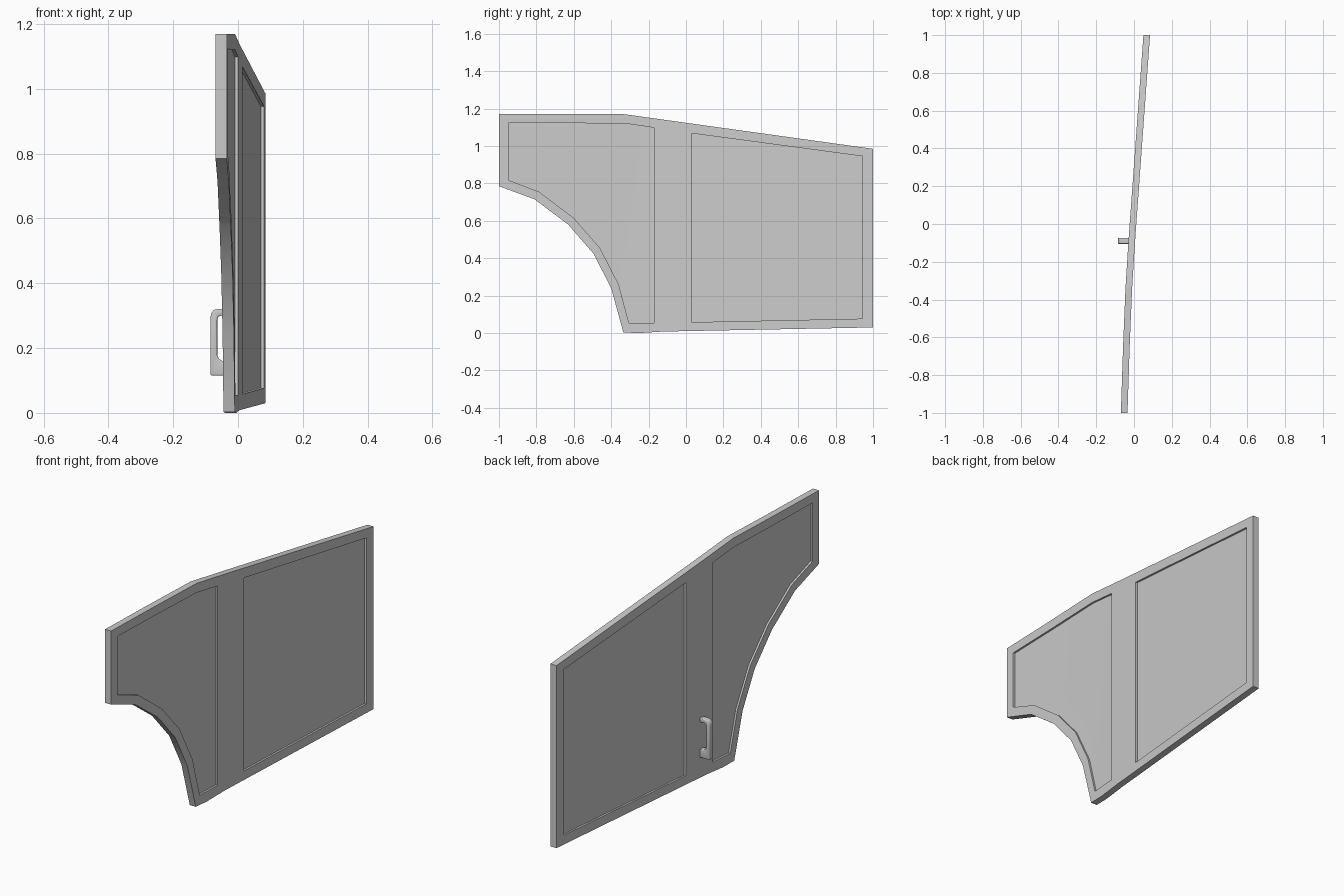
import bpy, bmesh

if "Cube" in bpy.data.objects:
    bpy.data.objects.remove(bpy.data.objects["Cube"])

THICK, DEPTH = 0.035, 0.010
# plan curve of the inner face: (y, x)
BENDS = [(-1.2, -0.076), (-0.65, -0.058), (-0.34, -0.045), (-0.17, -0.0345),
         (-0.05, -0.0265), (1.2, 0.0645)]


def plan_x(y):
    for (y0, x0), (y1, x1) in zip(BENDS, BENDS[1:]):
        if y <= y1:
            return x0 + (x1 - x0) * (y - y0) / (y1 - y0)
    return BENDS[-1][1]


def finish(bm, name):
    bmesh.ops.recalc_face_normals(bm, faces=bm.faces[:])
    me = bpy.data.meshes.new(name)
    bm.to_mesh(me)
    bm.free()
    ob = bpy.data.objects.new(name, me)
    bpy.context.collection.objects.link(ob)
    return ob


def prism(points, vec):
    bm = bmesh.new()
    face = bm.faces.new([bm.verts.new(p) for p in points])
    new = bmesh.ops.extrude_face_region(bm, geom=[face])["geom"]
    bmesh.ops.translate(bm, vec=vec, verts=[v for v in new if isinstance(v, bmesh.types.BMVert)])
    return bm


def bent_slab(name, outline, x0, x1):
    bm = prism([(x0, y, z) for y, z in outline], (x1 - x0, 0, 0))
    for y, _ in BENDS[1:-1]:
        bmesh.ops.bisect_plane(bm, geom=bm.verts[:] + bm.edges[:] + bm.faces[:], dist=1e-5,
                               plane_co=(0, y, 0), plane_no=(0, 1, 0))
    for v in bm.verts:
        v.co.x += plan_x(v.co.y)
    return finish(bm, name)


def shade(ob, angle):
    bpy.ops.object.select_all(action='DESELECT')
    ob.select_set(True)
    bpy.context.view_layer.objects.active = ob
    bpy.ops.object.shade_smooth_by_angle(angle=angle)


# main panel with wheel arch cutout
outer = [(-1, 0.785), (-1, 1.17), (-0.33, 1.17), (1, 0.985), (1, 0.03), (-0.12, 0.008),
         (-0.25, 0.0), (-0.335, 0.003), (-0.40, 0.24), (-0.495, 0.425), (-0.63, 0.58),
         (-0.81, 0.715)]
panel = bent_slab("side_panel", outer, 0, THICK)

# recesses on both faces
front_recess = [(-0.95, 1.123), (-0.33, 1.121), (-0.17, 1.098), (-0.17, 0.055),
                (-0.305, 0.053), (-0.36, 0.26), (-0.46, 0.455), (-0.60, 0.615),
                (-0.785, 0.755), (-0.95, 0.818)]
rear_recess = [(0.03, 1.068), (0.945, 0.945), (0.945, 0.077), (0.03, 0.058)]
bpy.context.view_layer.objects.active = panel
for outline in (front_recess, rear_recess):
    for x0, x1 in ((-0.03, DEPTH), (THICK - DEPTH, THICK + 0.03)):
        cutter = bent_slab("recess_cutter", outline, x0, x1)
        cutter.hide_render = True
        mod = panel.modifiers.new("recess", 'BOOLEAN')
        mod.operation, mod.solver, mod.object = 'DIFFERENCE', 'EXACT', cutter
        bpy.ops.object.modifier_apply(modifier=mod.name)
        bpy.data.objects.remove(cutter)
shade(panel, 0.5)

# pull handle
grip = [(-0.026, 0.115), (-0.081, 0.115), (-0.085, 0.120), (-0.085, 0.295), (-0.082, 0.309),
        (-0.074, 0.318), (-0.062, 0.321), (-0.026, 0.321), (-0.026, 0.300), (-0.054, 0.300),
        (-0.061, 0.296), (-0.064, 0.287), (-0.064, 0.178), (-0.060, 0.168), (-0.050, 0.161),
        (-0.026, 0.158)]
bm = prism([(x, -0.105, z) for x, z in grip], (0, 0.032, 0))
rims = [e for e in bm.edges if abs(e.verts[0].co.y - e.verts[1].co.y) < 1e-6]
bmesh.ops.bevel(bm, geom=rims, offset=0.005, segments=3, profile=0.5, affect='EDGES')
shade(finish(bm, "pull_handle"), 0.7)
